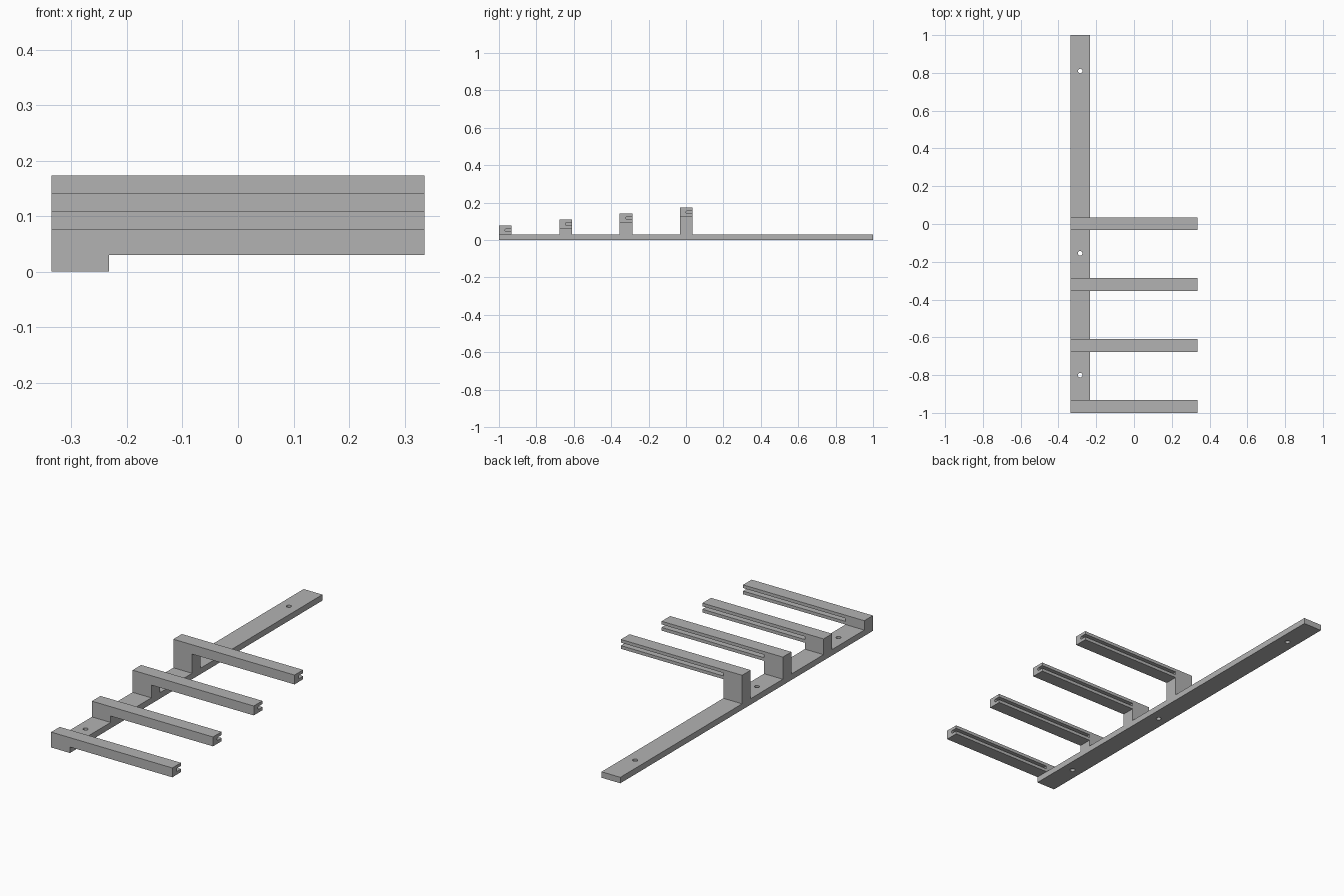
import bpy, bmesh, math
from mathutils import Vector

cube = bpy.data.objects.get("Cube")
if cube:
    bpy.data.objects.remove(cube, do_unlink=True)

grey = bpy.data.materials.new("plain grey")
grey.use_nodes = True
colour = (0.45, 0.45, 0.45, 1)
grey.diffuse_color = colour
grey.node_tree.nodes["Principled BSDF"].inputs["Base Color"].default_value = colour

LEFT, RIGHT, POST = -0.336, 0.336, -0.232     # arm ends and inner face of the posts
BAR_H, ARM_H, ARM_W = 0.03, 0.047, 0.068
PITCH, RISE = 0.3225, 0.032                   # spacing and step between arms


def prism(name, points, sweep):
    """Extrude a closed outline of 3D points along a vector."""
    bm = bmesh.new()
    face = bm.faces.new([bm.verts.new(p) for p in points])
    moved = bmesh.ops.extrude_face_region(bm, geom=[face])["geom"]
    verts = [v for v in moved if isinstance(v, bmesh.types.BMVert)]
    bmesh.ops.translate(bm, verts=verts, vec=Vector(sweep))
    bmesh.ops.recalc_face_normals(bm, faces=bm.faces)
    mesh = bpy.data.meshes.new(name)
    bm.to_mesh(mesh)
    bm.free()
    mesh.materials.append(grey)
    obj = bpy.data.objects.new(name, mesh)
    bpy.context.collection.objects.link(obj)
    return obj


def combine(target, tool, operation):
    """Apply a boolean and discard the tool."""
    mod = target.modifiers.new("combine", "BOOLEAN")
    mod.operation, mod.solver, mod.object = operation, "EXACT", tool
    bpy.context.view_layer.objects.active = target
    bpy.ops.object.modifier_apply(modifier=mod.name)
    bpy.data.objects.remove(tool, do_unlink=True)


# Long flat mounting bar
rack = prism("stepped_arm_rack",
             [(LEFT, -1, 0), (POST, -1, 0), (POST, 1, 0), (LEFT, 1, 0)],
             (0, 0, BAR_H))

# Four arms on posts, each one a step higher towards the back
for i in range(4):
    front = -1 + i * PITCH
    back = front + ARM_W
    under = BAR_H + i * RISE
    top = under + ARM_H
    outline = [(LEFT, 0), (POST, 0), (POST, under), (RIGHT, under), (RIGHT, top), (LEFT, top)]
    arm = prism("arm", [(x, front, z) for x, z in outline], (0, ARM_W, 0))

    # Round-bottomed groove along the back of the arm, open at the free end
    r, mid = 0.0075, under + ARM_H / 2
    groove = [(back + 0.02, mid + r), (back + 0.02, mid - r)]
    for k in range(9):
        a = -math.pi / 2 - math.pi * k / 8
        groove.append((back - 0.028 + r * math.cos(a), mid + r * math.sin(a)))
    cutter = prism("groove_cutter", [(POST, y, z) for y, z in groove], (RIGHT - POST + 0.05, 0, 0))
    combine(arm, cutter, "DIFFERENCE")
    combine(rack, arm, "UNION")

# Screw holes through the bar
for y in (-0.8, -0.155, 0.81):
    ring = [2 * math.pi * k / 24 for k in range(24)]
    drill = prism("hole_cutter",
                  [(-0.285 + 0.012 * math.cos(a), y + 0.012 * math.sin(a), -0.05) for a in ring],
                  (0, 0, 0.1))
    combine(rack, drill, "DIFFERENCE")
